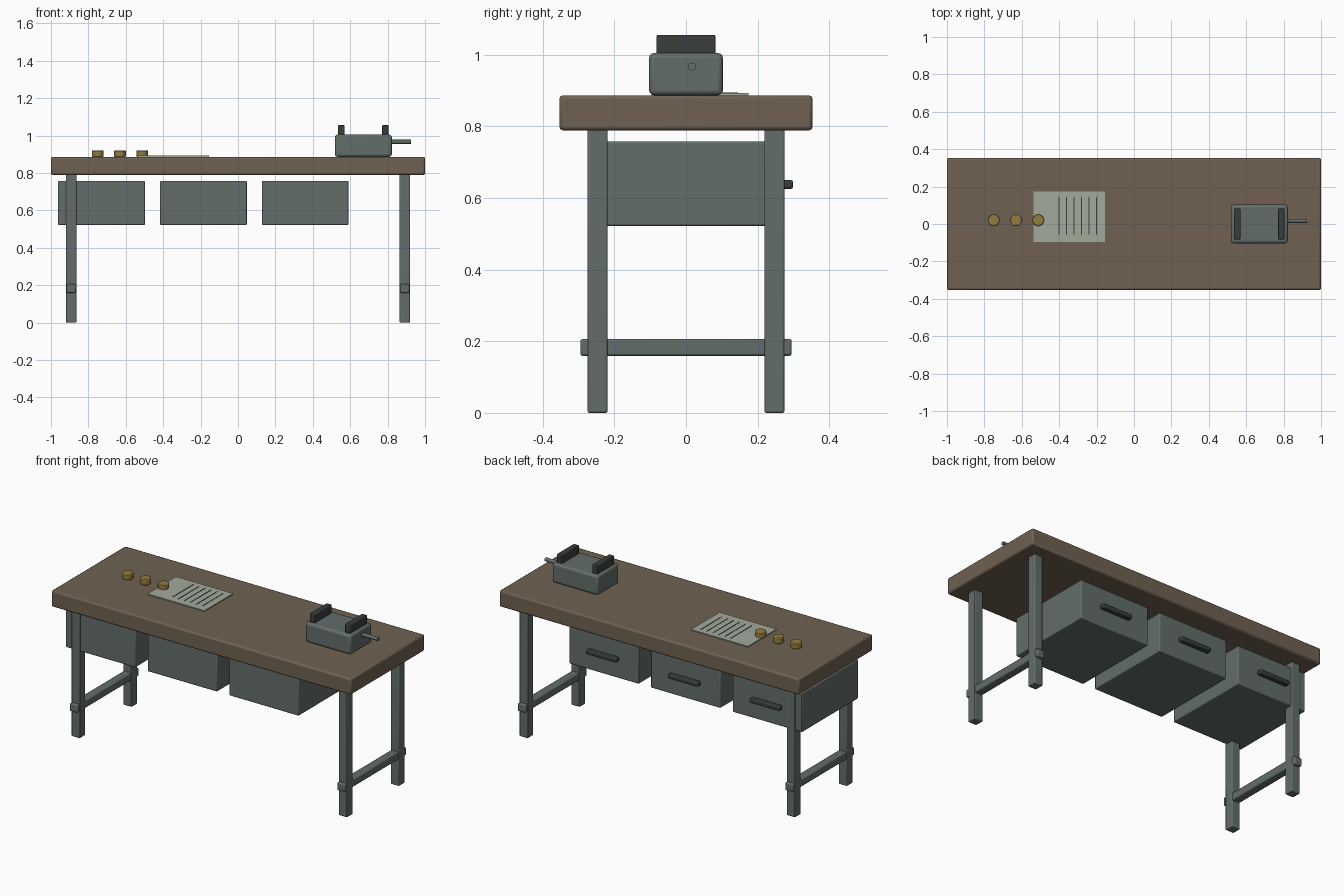
import bpy
from math import radians

cube = bpy.data.objects.get("Cube")
if cube:
    bpy.data.objects.remove(cube, do_unlink=True)


def material(name, r, g, b):
    mat = bpy.data.materials.new(name)
    mat.use_nodes = True
    mat.diffuse_color = (r, g, b, 1)
    mat.node_tree.nodes["Principled BSDF"].inputs["Base Color"].default_value = (r, g, b, 1)
    return mat


WOOD = material("wood", 0.16, 0.12, 0.085)
STEEL = material("steel", 0.125, 0.155, 0.145)
DARK = material("dark_metal", 0.04, 0.048, 0.045)
BRASS = material("brass", 0.29, 0.20, 0.05)
PAPER = material("paper", 0.36, 0.40, 0.33)


def finish(obj, name, mat, bevel, segments):
    obj.name = name
    obj.data.materials.append(mat)
    if bevel:
        mod = obj.modifiers.new("soft_edges", 'BEVEL')
        mod.width = bevel
        mod.segments = segments
        mod.limit_method = 'ANGLE'
    bpy.ops.object.shade_smooth_by_angle(angle=radians(35))
    return obj


def box(name, center, size, mat, bevel=0.0, segments=2):
    bpy.ops.mesh.primitive_cube_add(size=1, location=center)
    obj = bpy.context.object
    obj.scale = size
    bpy.ops.object.transform_apply(location=False, rotation=False, scale=True)
    return finish(obj, name, mat, bevel, segments)


def cylinder(name, center, radius, depth, mat, bevel=0.0, sides=24, rotation=(0, 0, 0)):
    bpy.ops.mesh.primitive_cylinder_add(vertices=sides, radius=radius, depth=depth,
                                        location=center, rotation=rotation)
    return finish(bpy.context.object, name, mat, bevel, 2)


# Worktop
TOP = 0.887
box("worktop", (0, 0, 0.838), (2, 0.707, 0.098), WOOD, 0.01)

# Legs and the low rails that pass through each pair
for side, sx in (("left", 1), ("right", -1)):
    for end, sy in (("front", -1), ("back", 1)):
        box(f"{end}_{side}_leg", (sx * 0.892, sy * 0.247, 0.398),
            (0.056, 0.056, 0.796), STEEL, 0.005)
    box(f"{side}_rail", (sx * 0.892, 0, 0.183), (0.05, 0.59, 0.047), STEEL, 0.006)

# Drawers hung under the worktop, with pulls on the back
for i in range(3):
    x = -0.73 + i * 0.545
    box(f"drawer_{i + 1}", (x, 0, 0.64), (0.464, 0.536, 0.235), STEEL, 0.005)
    box(f"drawer_pull_{i + 1}", (x, 0.281, 0.638), (0.2, 0.036, 0.025), DARK, 0.006)

# Bench clamp: body, two jaws and a turning rod
box("clamp_body", (0.67, 0, 0.946), (0.305, 0.206, 0.118), STEEL, 0.014, 3)
for side, x in (("inner", 0.552), ("outer", 0.788)):
    box(f"{side}_jaw", (x, 0, 1.025), (0.034, 0.164, 0.062), DARK, 0.004)
cylinder("clamp_rod", (0.86, 0.017, 0.967), 0.011, 0.13, STEEL,
         rotation=(0, radians(90), 0))

# Brass weights
for i in range(3):
    cylinder(f"brass_weight_{i + 1}", (-0.75 + i * 0.119, 0.02, TOP + 0.017),
             0.031, 0.035, BRASS, 0.004)

# Paper sheet with ruled lines
box("paper_sheet", (-0.346, 0.039, TOP + 0.003), (0.38, 0.272, 0.006), PAPER)
for i in range(6):
    box(f"ruled_line_{i + 1}", (-0.4 + i * 0.04, 0.045, TOP + 0.006),
        (0.005, 0.2, 0.003), DARK)
